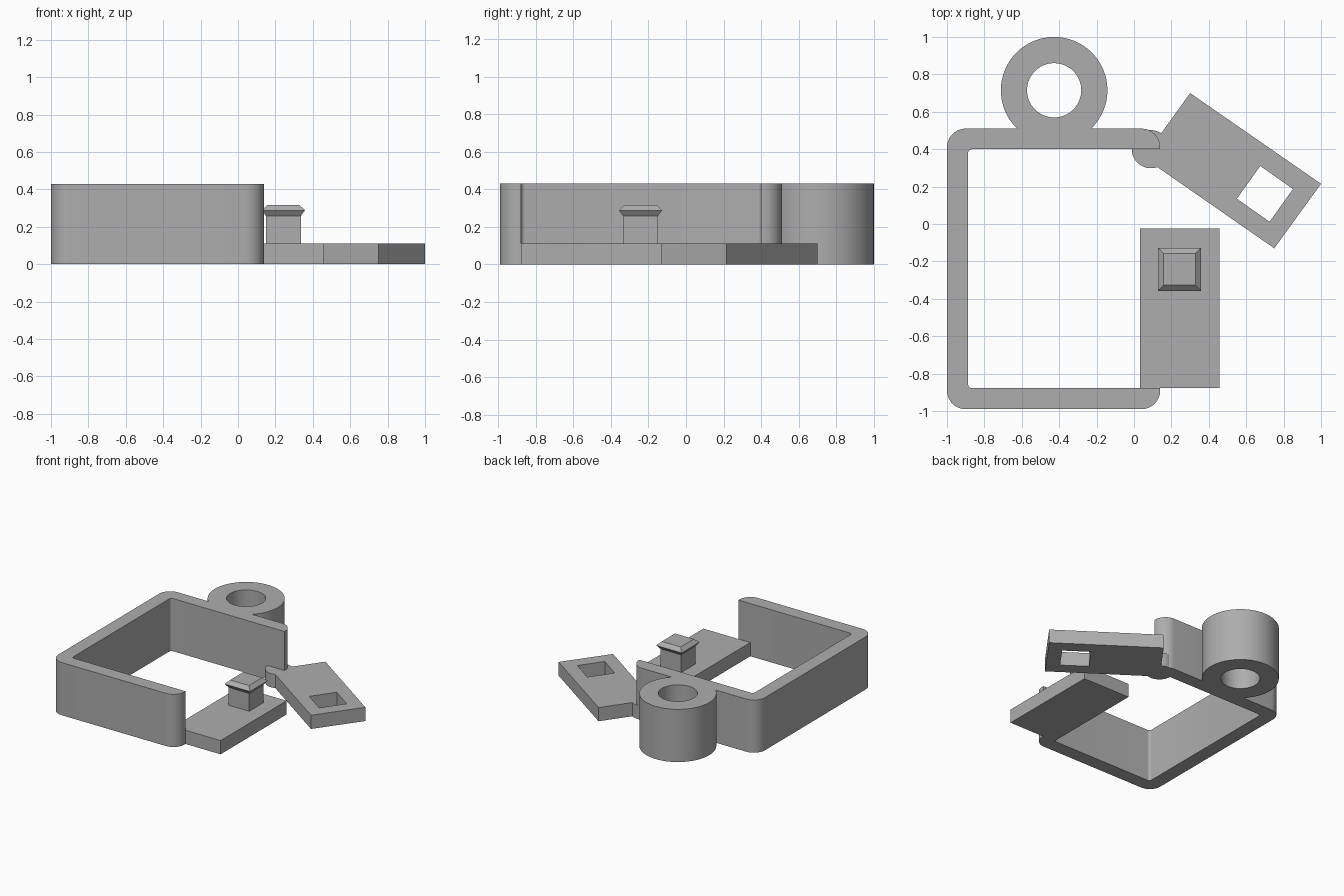
import bpy, bmesh, math

if "Cube" in bpy.data.objects:
    bpy.data.objects.remove(bpy.data.objects["Cube"])

H, T = 0.43, 0.112          # wall height, plate thickness

grey = bpy.data.materials.new("plain grey")
grey.diffuse_color = (0.42, 0.42, 0.42, 1)
grey.use_nodes = True
grey.node_tree.nodes["Principled BSDF"].inputs["Base Color"].default_value = grey.diffuse_color


def arc(cx, cy, r, a0, a1, n=12):
    """Points along an arc, angles in degrees."""
    angles = [math.radians(a0 + (a1 - a0) * i / n) for i in range(n + 1)]
    return [(cx + r * math.cos(a), cy + r * math.sin(a)) for a in angles]


def prism(name, outline, z0, z1):
    """Extrude a flat outline upward."""
    bm = bmesh.new()
    face = bm.faces.new([bm.verts.new((x, y, z0)) for x, y in outline])
    top = bmesh.ops.extrude_face_region(bm, geom=[face])["geom"]
    bmesh.ops.translate(bm, vec=(0, 0, z1 - z0),
                        verts=[v for v in top if isinstance(v, bmesh.types.BMVert)])
    bmesh.ops.recalc_face_normals(bm, faces=bm.faces)
    return finish(name, bm)


def finish(name, bm):
    mesh = bpy.data.meshes.new(name)
    bm.to_mesh(mesh)
    bm.free()
    mesh.materials.append(grey)
    ob = bpy.data.objects.new(name, mesh)
    bpy.context.collection.objects.link(ob)
    return ob


def combine(ob, other, operation):
    """Apply a boolean and drop the helper."""
    mod = ob.modifiers.new(operation, "BOOLEAN")
    mod.object, mod.operation, mod.solver = other, operation, "EXACT"
    bpy.context.view_layer.objects.active = ob
    bpy.ops.object.modifier_apply(modifier=mod.name)
    bpy.data.objects.remove(other)


def smooth(ob):
    bpy.ops.object.select_all(action="DESELECT")
    ob.select_set(True)
    bpy.context.view_layer.objects.active = ob
    bpy.ops.object.shade_smooth_by_angle(angle=math.radians(30))


# Open C-shaped frame: rounded outer corners, rounded arm ends
frame = prism("frame",
              arc(0.04, 0.41, 0.10, 0, 90) + arc(-0.90, 0.41, 0.10, 90, 180)
              + arc(-0.90, -0.89, 0.10, 180, 270) + arc(0.04, -0.89, 0.10, 270, 360)
              + [(0.14, -0.877)]
              + arc(-0.867, -0.857, 0.02, 270, 180, 5)
              + arc(-0.867, 0.38, 0.02, 180, 90, 5) + [(0.14, 0.40)], 0, H)

# Keyring loop fused to the back wall
loop = prism("loop", arc(-0.427, 0.715, 0.285, 0, 360, 64)[:-1], 0, H)
combine(frame, loop, "UNION")
bore = prism("bore", arc(-0.427, 0.715, 0.145, 0, 360, 64)[:-1], -0.1, H + 0.1)
combine(frame, bore, "DIFFERENCE")
smooth(frame)

# Angled plate with a round hinge end and a square slot
slot_plate = prism("slot_plate",
                   [(0.30, 0.70)] + arc(0.09, 0.40, 0.102, 57, 290, 28)
                   + [(0.75, -0.13), (1.0, 0.215)], 0, T)
slot = prism("slot", [(0.675, 0.31), (0.55, 0.135), (0.725, 0.012), (0.85, 0.187)],
             -0.1, T + 0.1)
combine(slot_plate, slot, "DIFFERENCE")
smooth(slot_plate)

# Straight plate that carries the peg
prism("peg_plate", [(0.033, -0.877), (0.457, -0.877), (0.457, -0.025), (0.033, -0.025)], 0, T)

# Square peg with a flared snap head: (half width, height) rings
bm = bmesh.new()
rings = []
for w, z in [(0.093, T - 0.02), (0.093, 0.258), (0.115, 0.288), (0.085, 0.317)]:
    rings.append([bm.verts.new((0.243 + sx * w, -0.242 + sy * w, z))
                  for sx, sy in ((-1, -1), (1, -1), (1, 1), (-1, 1))])
for a, b in zip(rings, rings[1:]):
    for i in range(4):
        j = (i + 1) % 4
        bm.faces.new((a[i], a[j], b[j], b[i]))
bm.faces.new(rings[0][::-1])
bm.faces.new(rings[-1])
finish("peg", bm)
